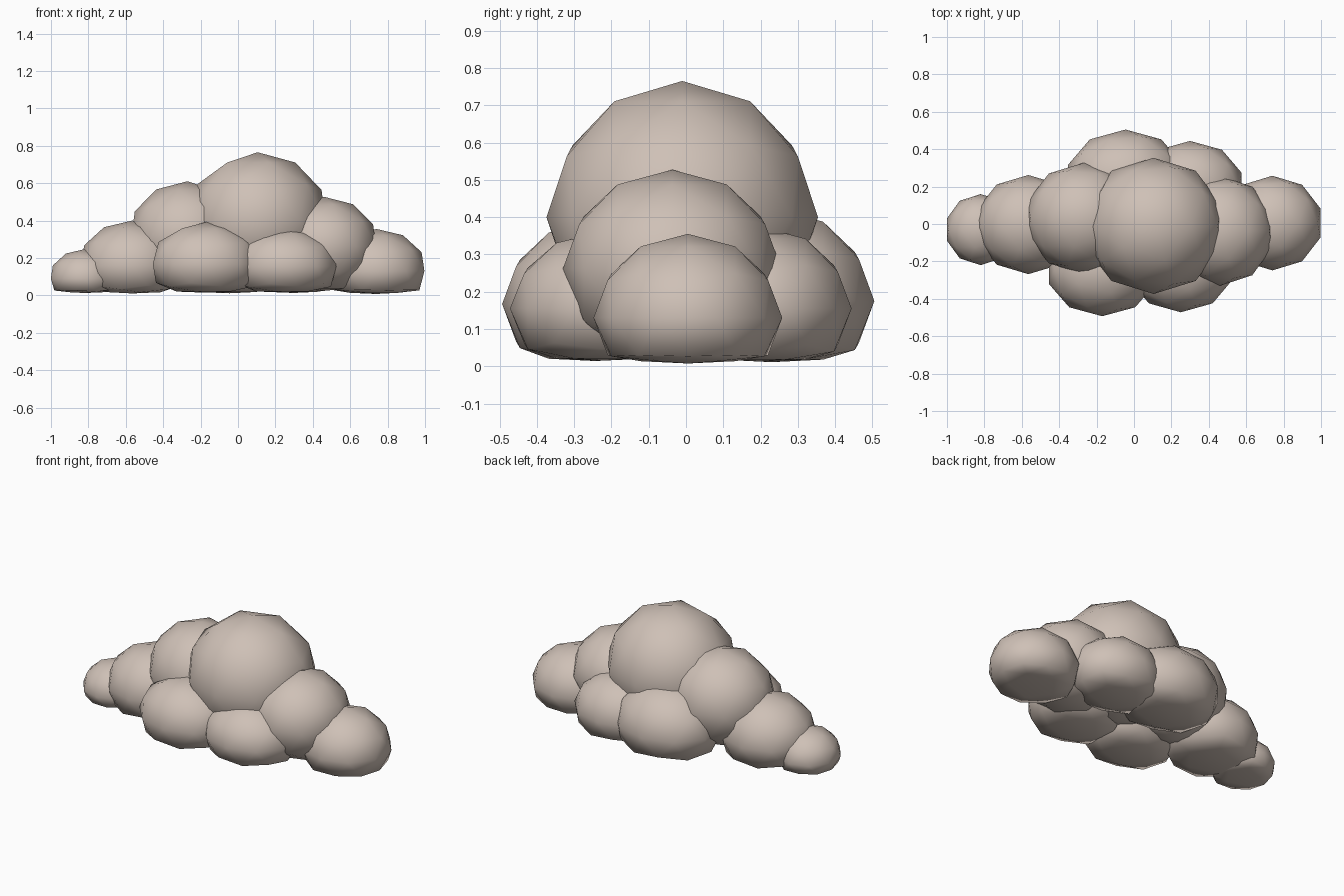
import bpy, bmesh

cube = bpy.data.objects.get("Cube")
if cube:
    bpy.data.objects.remove(cube, do_unlink=True)

# One warm grey for the whole cloud
grey = bpy.data.materials.new("warm_grey")
colour = (0.62, 0.53, 0.47, 1)
grey.use_nodes = True
grey.diffuse_color = colour
bsdf = next(n for n in grey.node_tree.nodes if n.type == "BSDF_PRINCIPLED")
bsdf.inputs["Base Color"].default_value = colour

FLOOR, SQUASH = 0.03, 0.18


def puff(name, centre, radii, turn=1):
    """Low-poly ball, stretched, with its underside pressed nearly flat."""
    bm = bmesh.new()
    bmesh.ops.create_icosphere(bm, subdivisions=2, radius=1)
    for v in bm.verts:
        v.co.x *= turn
        v.co.y *= turn
        for i in range(3):
            v.co[i] = centre[i] + v.co[i] * radii[i]
        if v.co.z < FLOOR:
            v.co.z = FLOOR + (v.co.z - FLOOR) * SQUASH
    for f in bm.faces:
        f.smooth = True
    mesh = bpy.data.meshes.new(name)
    bm.to_mesh(mesh)
    bm.free()
    mesh.materials.append(grey)
    obj = bpy.data.objects.new(name, mesh)
    bpy.context.collection.objects.link(obj)
    return obj


# Central row, from the model's left to its right
puff("left_end_puff", (0.74, 0.005, 0.13), (0.27, 0.253, 0.225))
puff("left_puff", (0.46, -0.037, 0.262), (0.293, 0.293, 0.265))
puff("crown_puff", (0.105, -0.01, 0.4), (0.382, 0.364, 0.365))
puff("right_upper_puff", (-0.27, 0.03, 0.32), (0.315, 0.297, 0.29), -1)
puff("right_puff", (-0.565, -0.003, 0.16), (0.288, 0.265, 0.24), -1)
puff("right_end_puff", (-0.82, -0.03, 0.09), (0.19, 0.19, 0.157), -1)

# Front and back lobes
puff("front_right_puff", (-0.17, -0.243, 0.167), (0.3, 0.25, 0.225))
puff("front_left_puff", (0.25, -0.222, 0.155), (0.29, 0.25, 0.207))
puff("back_right_puff", (-0.045, 0.23, 0.175), (0.325, 0.275, 0.25))
puff("back_left_puff", (0.3, 0.197, 0.155), (0.29, 0.247, 0.22))
